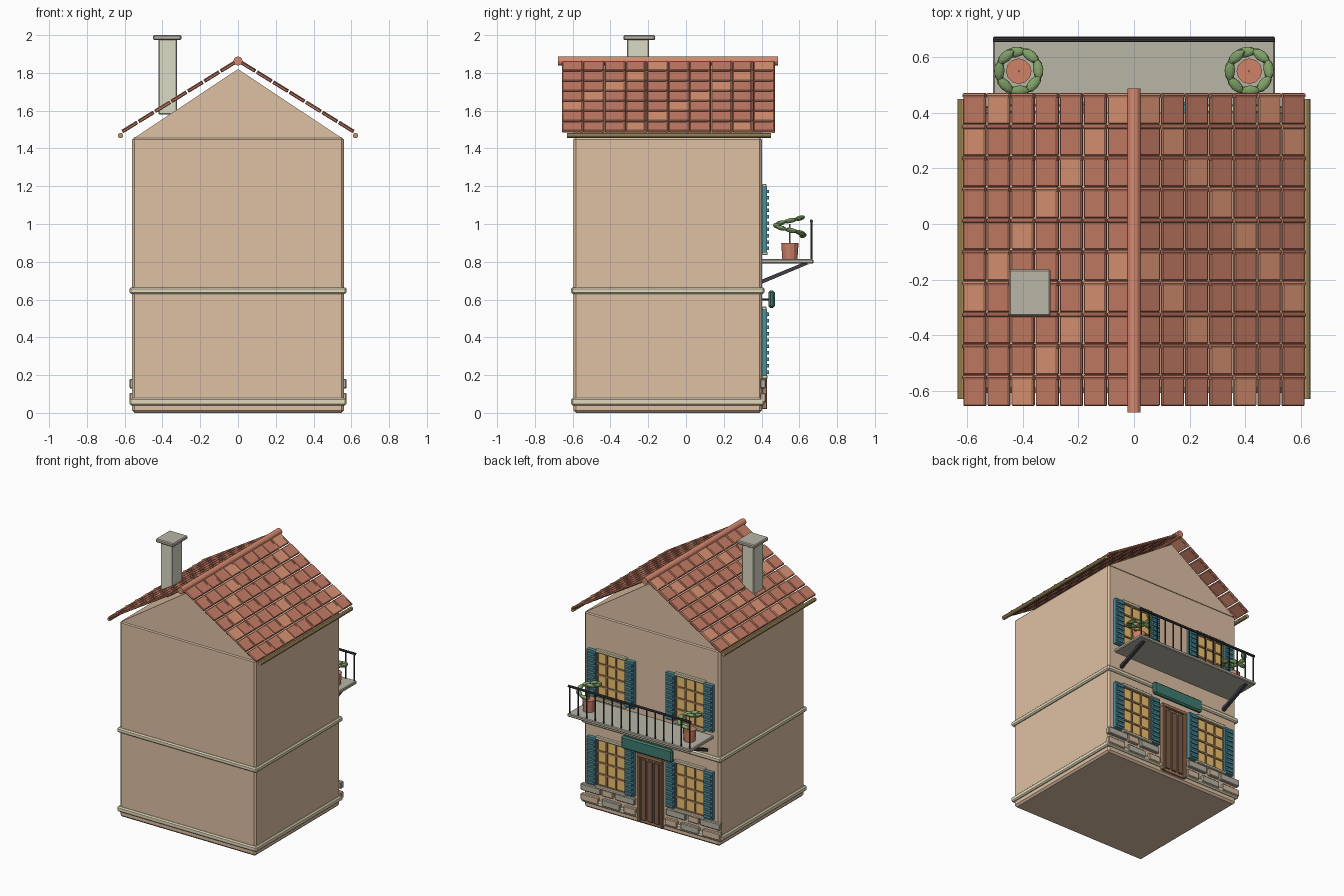
import bpy, bmesh, math
from mathutils import Matrix, Vector

if "Cube" in bpy.data.objects:
    bpy.data.objects.remove(bpy.data.objects["Cube"])

MATS = {}
COLORS = {
    "plaster": (0.73, 0.53, 0.37), "cream": (0.78, 0.71, 0.50), "tile": (0.56, 0.20, 0.13),
    "tile_light": (0.70, 0.29, 0.17), "ridge": (0.68, 0.25, 0.16), "gutter": (0.48, 0.34, 0.13),
    "stone": (0.48, 0.46, 0.38), "chimney": (0.72, 0.70, 0.56), "iron": (0.05, 0.05, 0.06),
    "teal": (0.08, 0.27, 0.33), "glass": (0.87, 0.55, 0.16), "wood": (0.38, 0.20, 0.10),
    "dark_wood": (0.20, 0.11, 0.07), "sign": (0.05, 0.20, 0.16), "pot": (0.62, 0.22, 0.14),
    "leaf": (0.22, 0.36, 0.14), "tan_stone": (0.66, 0.50, 0.36)}


def mat(key):
    if key not in MATS:
        MATS[key] = bpy.data.materials.new(key)
        MATS[key].diffuse_color = (*COLORS[key], 1)
    return MATS[key]


def add(name, bm, color):
    me = bpy.data.meshes.new(name)
    bm.to_mesh(me)
    bm.free()
    me.materials.append(mat(color))
    ob = bpy.data.objects.new(name, me)
    bpy.context.collection.objects.link(ob)
    return ob


def put_box(bm, x, y, z):
    """Box spanning the given (min, max) pairs."""
    c = [(a + b) / 2 for a, b in (x, y, z)]
    s = [abs(b - a) for a, b in (x, y, z)]
    bmesh.ops.create_cube(bm, size=1, matrix=Matrix.Translation(c) @ Matrix.Diagonal((*s, 1)))


def box(name, x, y, z, color, bevel=0.0):
    bm = bmesh.new()
    put_box(bm, x, y, z)
    if bevel:
        bmesh.ops.bevel(bm, geom=bm.edges[:], offset=bevel, segments=1, affect='EDGES')
    return add(name, bm, color)


def put_rod(bm, a, b, r, sides=8, r2=None):
    a, b = Vector(a), Vector(b)
    rot = (b - a).to_track_quat('Z', 'Y').to_matrix().to_4x4()
    bmesh.ops.create_cone(bm, cap_ends=True, segments=sides, radius1=r, radius2=r2 or r,
                          depth=(b - a).length, matrix=Matrix.Translation((a + b) / 2) @ rot)


def rod(name, a, b, r, color, sides=8, r2=None):
    bm = bmesh.new()
    put_rod(bm, a, b, r, sides, r2)
    return add(name, bm, color)


def prism(name, pts, lo, hi, axis, color):
    """Extrude a 2D profile (other axis, z) along x or y."""
    bm = bmesh.new()
    vs = [bm.verts.new((p, lo, z) if axis == 'y' else (lo, p, z)) for p, z in pts]
    f = bm.faces.new(vs)
    ext = bmesh.ops.extrude_face_region(bm, geom=[f])
    d = (0, hi - lo, 0) if axis == 'y' else (hi - lo, 0, 0)
    bmesh.ops.translate(bm, vec=d, verts=[v for v in ext["geom"] if isinstance(v, bmesh.types.BMVert)])
    bmesh.ops.recalc_face_normals(bm, faces=bm.faces[:])
    return add(name, bm, color)


Y0, Y1 = -0.595, 0.402      # back facade, with all the details, is at Y1

# House body, gable and string courses
box("walls", (-0.56, 0.56), (Y0, Y1), (0, 1.46), "plaster", 0.013)
prism("gable", [(-0.55, 1.455), (0.55, 1.455), (0, 1.82)], Y0 + 0.005, Y1 - 0.005, 'y', "plaster")
for name, z in (("base_band", (0.04, 0.078)), ("floor_band", (0.63, 0.665))):
    box(name, (-0.575, 0.575), (Y0 - 0.013, Y1 + 0.014), z, "cream", 0.008)

# Roof tiles: flat pan plus a small roll on one edge, shared by both slopes
SLOPE, PITCH_X, PITCH_Y = math.atan(0.615), 0.0868, 0.1128
LEN = PITCH_X / math.cos(SLOPE) * 0.91
tile_mesh = {}
for key in ("tile", "tile_light"):
    bm = bmesh.new()
    put_box(bm, (-LEN / 2, LEN / 2), (-0.0535, 0.0475), (-0.008, 0.008))
    bmesh.ops.bevel(bm, geom=bm.edges[:], offset=0.004, segments=1, affect='EDGES')
    put_rod(bm, (-LEN / 2, 0.0495, 0.002), (LEN / 2, 0.0495, 0.002), 0.0095)
    ob = add("tile_source", bm, key)
    tile_mesh[key] = ob.data
    bpy.data.objects.remove(ob)
for side in (-1, 1):
    for c in range(7):
        for j in range(10):
            x = 0.008 + PITCH_X * (c + 0.5)
            key = "tile_light" if (6 - c + j) % 5 == 1 else "tile"
            ob = bpy.data.objects.new("roof_tile", tile_mesh[key])
            ob.location = (side * x, 0.413 - PITCH_Y * j, 1.864 - 0.615 * x)
            ob.rotation_euler = (0, side * SLOPE, 0)
            bpy.context.collection.objects.link(ob)
    rod("gutter", (side * 0.622, -0.63, 1.468), (side * 0.622, 0.45, 1.468), 0.014, "gutter", 10)
rod("ridge_roll", (0, -0.678, 1.863), (0, 0.488, 1.863), 0.024, "ridge", 12)

# Chimney
box("chimney", (-0.42, -0.323), (-0.312, -0.196), (1.58, 1.98), "chimney", 0.004)
box("chimney_cap", (-0.45, -0.30), (-0.332, -0.163), (1.974, 2.0), "stone", 0.006)


# Windows with lintel, sill, glazing bars and louvred shutters
def window(cx, z0, z1):
    w = 0.117
    box("window_glass", (cx - w, cx + w), (Y1 - 0.01, Y1 + 0.008), (z0, z1), "glass")
    bm = bmesh.new()
    for i in range(4):
        x = cx - w + i * 2 * w / 3
        put_box(bm, (x - 0.006, x + 0.006), (Y1, Y1 + 0.016), (z0, z1))
    for i in range(5):
        z = z0 + i * (z1 - z0) / 4
        put_box(bm, (cx - w, cx + w), (Y1, Y1 + 0.015), (z - 0.006, z + 0.006))
    add("window_bars", bm, "wood")
    box("window_lintel", (cx - w - 0.01, cx + w + 0.01), (Y1, Y1 + 0.025), (z1, z1 + 0.022), "cream", 0.004)
    box("window_sill", (cx - w - 0.01, cx + w + 0.01), (Y1, Y1 + 0.03), (z0 - 0.02, z0), "cream", 0.004)
    for s in (-1, 1):
        a, b = cx + s * (w + 0.002), cx + s * (w + 0.076)
        bm = bmesh.new()
        put_box(bm, (min(a, b), max(a, b)), (Y1 - 0.005, Y1 + 0.028), (z0 - 0.005, z1 + 0.008))
        for i in range(10):
            z = z0 + (i + 0.5) * (z1 - z0) / 10
            put_box(bm, (min(a, b) + 0.008, max(a, b) - 0.008), (Y1 + 0.02, Y1 + 0.037), (z - 0.01, z + 0.008))
        add("shutter", bm, "teal")


for cx in (-0.325, 0.325):
    window(cx, 0.20, 0.54)
    window(cx, 0.855, 1.19)

# Door with planks, frame and sign board above
box("door_panel", (-0.09, 0.09), (Y1 - 0.01, Y1 + 0.015), (0.02, 0.52), "wood")
for x in (-0.055, 0, 0.055):
    box("door_plank", (x - 0.021, x + 0.021), (Y1, Y1 + 0.024), (0.04, 0.495), "dark_wood", 0.003)
for x in (-0.094, 0.094):
    box("door_jamb", (x - 0.01, x + 0.01), (Y1, Y1 + 0.028), (0.02, 0.53), "wood", 0.003)
box("door_head", (-0.105, 0.105), (Y1, Y1 + 0.03), (0.51, 0.535), "wood", 0.003)
box("sign_board", (-0.21, 0.21), (0.437, 0.47), (0.555, 0.648), "sign", 0.01)
for x in (-0.15, 0.15):
    rod("sign_bracket", (x, Y1 - 0.01, 0.60), (x, 0.445, 0.60), 0.006, "iron")

# Loose facing stones along the foot of the facade
for s in (-1, 1):
    for i, (a, b, z, col) in enumerate(((0.12, 0.22, 0.055, "tan_stone"), (0.25, 0.40, 0.055, "stone"),
                                        (0.43, 0.575, 0.055, "tan_stone"), (0.13, 0.29, 0.13, "stone"),
                                        (0.31, 0.40, 0.13, "tan_stone"), (0.41, 0.575, 0.13, "stone"))):
        box("facing_stone", sorted((s * a, s * b)), (Y1 - 0.01, Y1 + 0.022), (z, z + 0.05), col, 0.005)

# Balcony slab, brackets and railing
box("balcony_slab", (-0.508, 0.508), (Y1 - 0.005, 0.675), (0.79, 0.814), "stone", 0.005)
for x in (-0.45, 0.45):
    prism("balcony_bracket", [(0.40, 0.683), (0.40, 0.705), (0.62, 0.795), (0.65, 0.788)],
          x - 0.012, x + 0.012, 'x', "iron")
bm = bmesh.new()
put_rod(bm, (-0.505, 0.664, 1.015), (0.505, 0.664, 1.015), 0.009)
for i in range(15):
    x = -0.495 + i * 0.99 / 14
    put_rod(bm, (x, 0.664, 0.81), (x, 0.664, 1.015), 0.005, 6)
add("balcony_railing", bm, "iron")

# Potted plants: spiral of flattened leaves on a stem
for px in (-0.415, 0.415):
    py = 0.55
    rod("plant_pot", (px, py, 0.812), (px, py, 0.90), 0.040, "pot", 12, 0.046)
    rod("plant_stem", (px, py, 0.89), (px, py, 1.0), 0.004, "leaf", 6)
    bm = bmesh.new()
    for i in range(8):
        a = math.radians(100 - 47 * i)
        m = (Matrix.Translation((px + 0.07 * math.cos(a), py + 0.07 * math.sin(a), 0.94 + 0.013 * i))
             @ Matrix.Rotation(a + math.pi / 2, 4, 'Z') @ Matrix.Rotation(0.2, 4, 'Y')
             @ Matrix.Diagonal((0.038, 0.019, 0.013, 1)))
        bmesh.ops.create_uvsphere(bm, u_segments=10, v_segments=6, radius=1, matrix=m)
    add("plant_leaves", bm, "leaf")

for m in bpy.data.materials:
    if m.users and not m.is_grease_pencil:
        m.use_nodes = True
        m.node_tree.nodes["Principled BSDF"].inputs["Base Color"].default_value = m.diffuse_color
